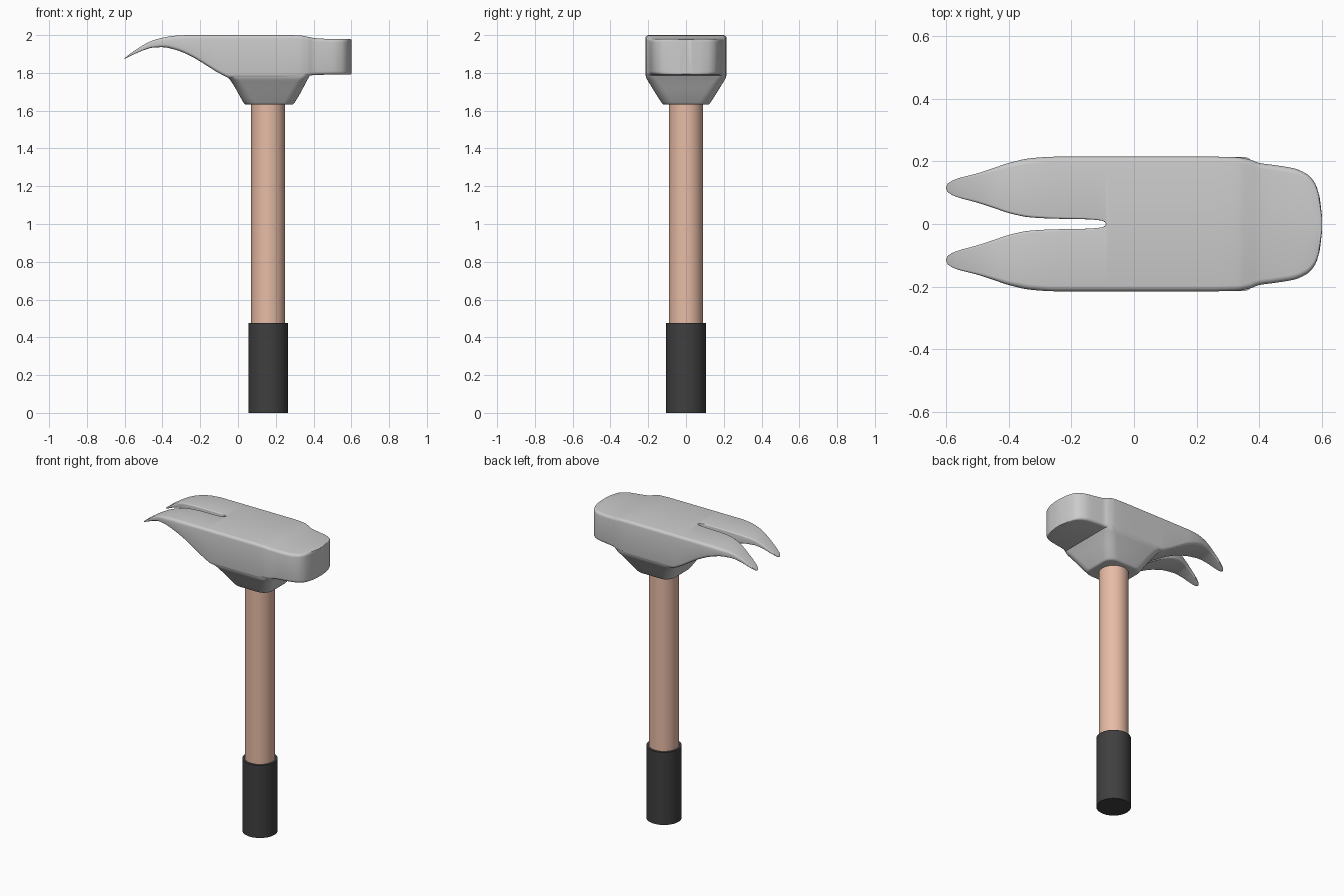
import bpy, bmesh, math

if "Cube" in bpy.data.objects:
    bpy.data.objects.remove(bpy.data.objects["Cube"])

HX = 0.16  # handle axis in x


def material(name, rgb):
    m = bpy.data.materials.new(name)
    m.diffuse_color = (*rgb, 1)
    m.use_nodes = True
    m.node_tree.nodes["Principled BSDF"].inputs["Base Color"].default_value = m.diffuse_color
    return m


def finish(name, bm, mat=None, angle=35):
    bmesh.ops.remove_doubles(bm, verts=bm.verts, dist=1e-5)
    bmesh.ops.recalc_face_normals(bm, faces=bm.faces)
    me = bpy.data.meshes.new(name)
    bm.to_mesh(me)
    bm.free()
    ob = bpy.data.objects.new(name, me)
    bpy.context.collection.objects.link(ob)
    if mat:
        me.materials.append(mat)
    bpy.ops.object.select_all(action='DESELECT')
    ob.select_set(True)
    bpy.context.view_layer.objects.active = ob
    bpy.ops.object.shade_smooth_by_angle(angle=math.radians(angle))
    return ob


def loft(bm, rings, cap_start, cap_end):
    vs = [[bm.verts.new(p) for p in r] for r in rings]
    for a, b in zip(vs, vs[1:]):
        for i in range(len(a)):
            j = (i + 1) % len(a)
            quad = (a[i], a[j], b[j], b[i])
            if any(abs(v.co.y) > 1e-5 for v in quad):  # leave the mirror plane open
                bm.faces.new(quad)
    if cap_start:
        bm.faces.new(vs[0])
    if cap_end:
        bm.faces.new(vs[-1])


def rounded_rect(u0, u1, v0, v1, r_u0, r_u1, n=4):
    """Corner radii may differ on the low-u and high-u sides."""
    pts = []
    for u, v, su, sv, r, start in ((u1, v1, -1, -1, r_u1, 0), (u0, v1, 1, -1, r_u0, 90),
                                   (u0, v0, 1, 1, r_u0, 180), (u1, v0, -1, 1, r_u1, 270)):
        for k in range(n + 1):
            a = math.radians(start + 90 * k / n)
            pts.append((u + su * r + r * math.cos(a), v + sv * r + r * math.sin(a)))
    return pts


def smooth_rows(rows, sub):
    """Monotone cubic interpolation of every column over the first one."""
    def slope(i, c):
        if i in (0, len(rows) - 1):
            j = min(i, len(rows) - 2)
            return (rows[j + 1][c] - rows[j][c]) / (rows[j + 1][0] - rows[j][0])
        d0 = (rows[i][c] - rows[i - 1][c]) / (rows[i][0] - rows[i - 1][0])
        d1 = (rows[i + 1][c] - rows[i][c]) / (rows[i + 1][0] - rows[i][0])
        return 2 * d0 * d1 / (d0 + d1) if d0 * d1 > 0 else 0
    out = []
    for i in range(len(rows) - 1):
        a, b = rows[i], rows[i + 1]
        h = b[0] - a[0]
        for k in range(sub):
            t = k / sub
            row = [a[0] + h * t]
            for c in range(1, len(a)):
                row.append((2*t**3 - 3*t*t + 1) * a[c] + (t**3 - 2*t*t + t) * h * slope(i, c)
                           + (3*t*t - 2*t**3) * b[c] + (t**3 - t*t) * h * slope(i + 1, c))
            out.append(row)
    return out + [list(rows[-1])]


# Head with claw: x, top z, bottom z, outer y, inner y
head = [
    (-0.600, 1.878, 1.874, 0.119, 0.113),
    (-0.595, 1.882, 1.876, 0.129, 0.102),
    (-0.570, 1.902, 1.889, 0.143, 0.088),
    (-0.500, 1.948, 1.920, 0.162, 0.068),
    (-0.450, 1.972, 1.934, 0.178, 0.052),
    (-0.400, 1.986, 1.936, 0.195, 0.035),
    (-0.330, 1.997, 1.922, 0.210, 0.021),
    (-0.250, 2.000, 1.889, 0.215, 0.017),
    (-0.150, 2.000, 1.829, 0.215, 0.015),
    (-0.105, 2.000, 1.801, 0.215, 0.011),
    (-0.093, 2.000, 1.795, 0.215, 0.006),
    (-0.088, 2.000, 1.792, 0.215, 0.0),
    (-0.040, 2.000, 1.773, 0.215, 0.0),
    (0.250, 2.000, 1.773, 0.215, 0.0),
    (0.330, 1.998, 1.775, 0.213, 0.0),
    (0.370, 1.991, 1.784, 0.206, 0.0),
    (0.400, 1.985, 1.788, 0.195, 0.0),
    (0.450, 1.981, 1.790, 0.188, 0.0),
    (0.510, 1.979, 1.791, 0.178, 0.0),
    (0.550, 1.979, 1.791, 0.161, 0.0),
    (0.575, 1.979, 1.791, 0.136, 0.0),
    (0.592, 1.979, 1.791, 0.090, 0.0),
    (0.600, 1.977, 1.793, 0.030, 0.0),
]
bm = bmesh.new()
stations = smooth_rows(head, 4)
for side in (1, -1):
    rings = []
    for x, top, bot, outer, inner in stations:
        r = min(0.018, 0.3 * (top - bot), 0.3 * (outer - inner))
        ring = rounded_rect(inner, outer, bot, top, min(0.008, r, 0.4 * inner), r)
        rings.append([(x, side * y, z) for y, z in ring])
    loft(bm, rings, True, True)
finish("hammer_head", bm)

# Tapered neck under the head: z, x min, x max, half depth, corner radius
neck = [
    (1.632, 0.050, 0.280, 0.112, 0.055),
    (1.634, 0.038, 0.292, 0.122, 0.060),
    (1.645, 0.028, 0.301, 0.131, 0.060),
    (1.700, -0.003, 0.334, 0.166, 0.060),
    (1.755, -0.036, 0.363, 0.200, 0.055),
    (1.775, -0.052, 0.374, 0.211, 0.045),
    (1.795, -0.075, 0.385, 0.214, 0.035),
]
bm = bmesh.new()
loft(bm, [[(x, y, z) for x, y in rounded_rect(x0, x1, -d, d, r, r, 6)]
          for z, x0, x1, d, r in smooth_rows(neck, 2)], True, True)
finish("head_neck", bm)


def cylinder(name, radius, z0, z1, mat):
    bm = bmesh.new()
    loft(bm, [[(HX + radius * math.cos(2 * math.pi * k / 48),
                radius * math.sin(2 * math.pi * k / 48), z) for k in range(48)]
              for z in (z0, z1)], True, True)
    finish(name, bm, mat)


# Wooden handle and rubber grip
cylinder("handle", 0.09, 0.40, 1.70, material("wood", (0.8, 0.5, 0.38)))
cylinder("grip", 0.105, 0.0, 0.477, material("rubber", (0.05, 0.05, 0.05)))
